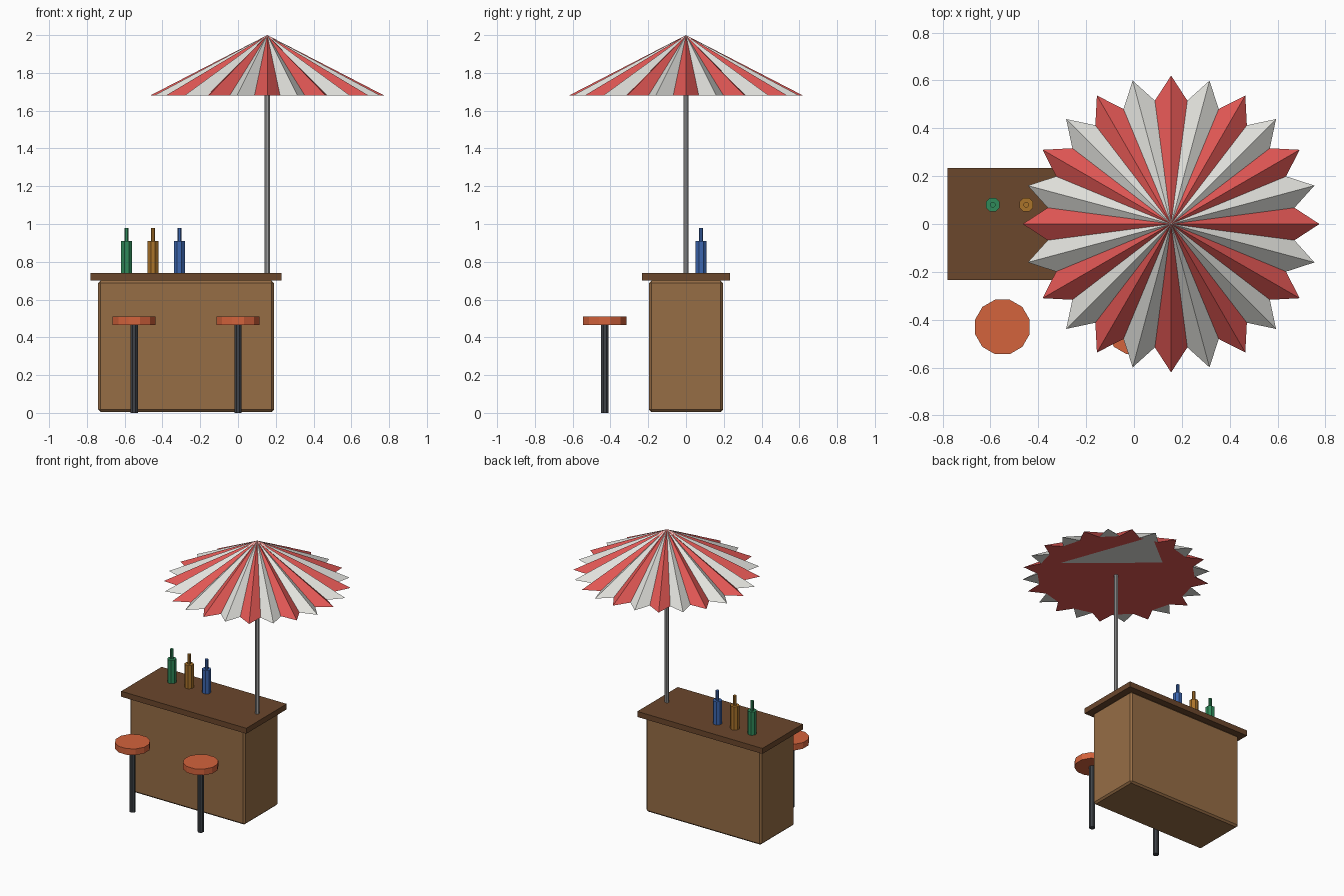
import bpy, bmesh, math

if "Cube" in bpy.data.objects:
    bpy.data.objects.remove(bpy.data.objects["Cube"])


def srgb(*c):
    return [((v / 255 + 0.055) / 1.055) ** 2.4 if v > 10 else v / 255 / 12.92 for v in c] + [1.0]


def mat(name, *c):
    m = bpy.data.materials.new(name)
    m.diffuse_color = srgb(*c)
    m.use_nodes = True
    m.node_tree.nodes["Principled BSDF"].inputs["Base Color"].default_value = m.diffuse_color
    return m


WOOD = mat("counter_wood", 150, 109, 69)
DARK_WOOD = mat("dark_wood", 107, 71, 44)
SEAT = mat("seat_orange", 212, 99, 60)
LEG = mat("dark_metal", 62, 66, 71)
POLE = mat("pole_grey", 160, 160, 160)
RED = mat("canopy_red", 225, 87, 84)
WHITE = mat("canopy_white", 225, 225, 220)
GREEN = mat("green_glass", 48, 138, 90)
AMBER = mat("amber_glass", 170, 115, 42)
BLUE = mat("blue_glass", 60, 102, 175)


def finish(name, bm, *mats):
    me = bpy.data.meshes.new(name)
    bm.to_mesh(me)
    bm.free()
    for m in mats:
        me.materials.append(m)
    ob = bpy.data.objects.new(name, me)
    bpy.context.collection.objects.link(ob)
    return ob


def box(name, x0, x1, y0, y1, z0, z1, m, bevel=0.0):
    bm = bmesh.new()
    bmesh.ops.create_cube(bm, size=1)
    for v in bm.verts:
        v.co = (x1 if v.co.x > 0 else x0, y1 if v.co.y > 0 else y0, z1 if v.co.z > 0 else z0)
    ob = finish(name, bm, m)
    if bevel:
        b = ob.modifiers.new("edge", 'BEVEL')
        b.width, b.segments = bevel, 1
    return ob


def lathe(name, x, y, profile, n, m):
    """Faceted solid from (radius, z) rings, flat sides facing the axes."""
    bm = bmesh.new()
    rings = [[bm.verts.new((x + r * math.cos(2 * math.pi * (i + 0.5) / n),
                            y + r * math.sin(2 * math.pi * (i + 0.5) / n), z))
              for i in range(n)] for r, z in profile]
    for a, b in zip(rings, rings[1:]):
        for i in range(n):
            j = (i + 1) % n
            bm.faces.new((a[i], a[j], b[j], b[i]))
    bm.faces.new(rings[0][::-1])
    bm.faces.new(rings[-1])
    return finish(name, bm, m)


# Bar counter
box("counter_body", -0.74, 0.19, -0.195, 0.195, 0.005, 0.70, WOOD, 0.012)
box("counter_top", -0.78, 0.23, -0.233, 0.233, 0.70, 0.74, DARK_WOOD)

# Stools
for side, x in (("left", -0.55), ("right", 0.0)):
    lathe(side + "_stool_leg", x, -0.43, [(0.021, 0), (0.021, 0.465)], 8, LEG)
    lathe(side + "_stool_seat", x, -0.43, [(0.118, 0.465), (0.118, 0.51)], 12, SEAT)

# Bottles
for name, x, m in (("green", -0.59, GREEN), ("amber", -0.45, AMBER), ("blue", -0.31, BLUE)):
    lathe(name + "_bottle", x, 0.08,
          [(0.031, 0.74), (0.031, 0.91), (0.012, 0.91), (0.012, 0.98)], 8, m)

# Parasol pole
CX, RIM = 0.155, 1.68
lathe("parasol_pole", CX, 0, [(0.015, 0.74), (0.015, 1.69)], 8, POLE)

# Pleated canopy: 24 pointed ribs, alternating red and white
bm = bmesh.new()
apex = bm.verts.new((CX, 0, 2.0))
N = 48
rim = []
for i in range(N):
    a = 2 * math.pi * i / N
    r = 0.52 if i % 2 else 0.62
    rim.append(bm.verts.new((CX + r * math.cos(a), r * math.sin(a), RIM)))
for i in range(0, N, 2):
    tip, prev, nxt = rim[i], rim[i - 1], rim[(i + 1) % N]
    for f in ((apex, prev, tip), (apex, tip, nxt), (prev, nxt, tip)):
        bm.faces.new(f).material_index = (i // 2) % 2
# flat red underside
bm.faces.new(rim[1::2][::-1])
finish("parasol_canopy", bm, RED, WHITE)

# Pale panel on the underside
bm = bmesh.new()
pts = [(CX + 0.15, 0.55), (CX + 0.39, -0.11), (CX - 0.125, 0.33)]
bm.faces.new([bm.verts.new((x, y, RIM - 0.002)) for x, y in pts])
bm.normal_update()
for f in bm.faces:
    if f.normal.z > 0:
        f.normal_flip()
finish("canopy_lining_panel", bm, WHITE)
